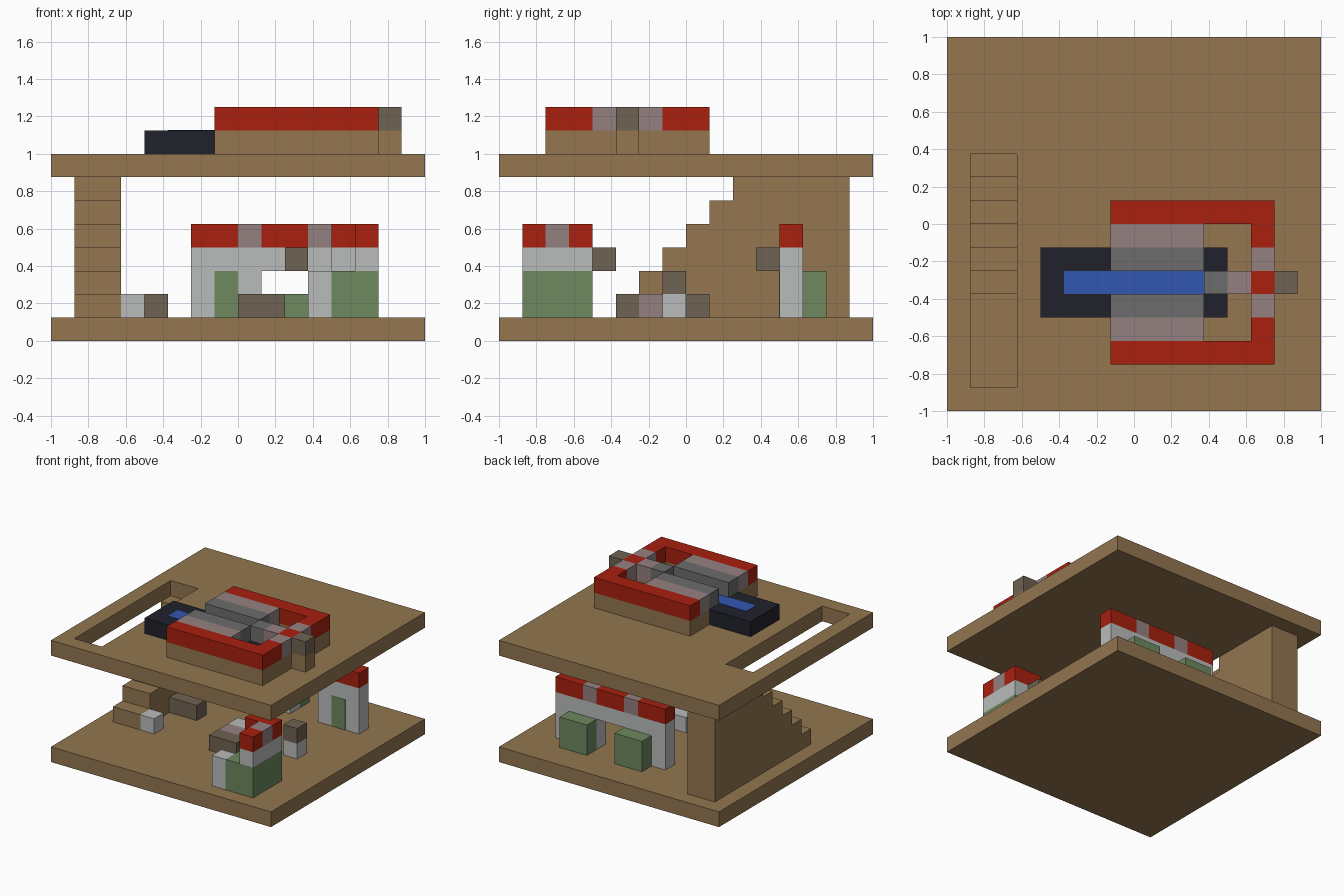
import bpy
import bmesh

U = 0.125  # side of one building block

cube = bpy.data.objects.get("Cube")
if cube:
    bpy.data.objects.remove(cube, do_unlink=True)


def linear(c):
    return c / 12.92 if c <= 0.04045 else ((c + 0.055) / 1.055) ** 2.4


def material(name, code):
    rgb = [linear(int(code[i:i + 2], 16) / 255) for i in (0, 2, 4)]
    mat = bpy.data.materials.new(name)
    mat.use_nodes = True
    mat.diffuse_color = (*rgb, 1)
    bsdf = next(n for n in mat.node_tree.nodes if n.type == "BSDF_PRINCIPLED")
    bsdf.inputs["Base Color"].default_value = (*rgb, 1)
    return mat


tan = material("tan wood", "937650")
brown = material("dark brown", "6F6252")
red = material("brick red", "A8200F")
pink = material("dusty pink", "958080")
pale = material("pale grey", "BABCBB")
grey = material("mid grey", "6C6C6C")
green = material("leaf green", "6D8860")
navy = material("dark navy", "20212B")
blue = material("blue", "3256B2")


def finish(name, bm, mat):
    bmesh.ops.recalc_face_normals(bm, faces=bm.faces)
    mesh = bpy.data.meshes.new(name)
    bm.to_mesh(mesh)
    bm.free()
    mesh.materials.append(mat)
    obj = bpy.data.objects.new(name, mesh)
    bpy.context.scene.collection.objects.link(obj)
    return obj


def box(name, mat, x, y, z):
    """Box from (low, high) ranges counted in blocks."""
    bm = bmesh.new()
    bmesh.ops.create_cube(bm, size=1)
    for v in bm.verts:
        for i, (low, high) in enumerate((x, y, z)):
            v.co[i] = (high if v.co[i] > 0 else low) * U
    return finish(name, bm, mat)


# Lower floor, and upper floor around the stairwell
box("lower_floor", tan, (-8, 8), (-8, 8), (0, 1))
box("upper_floor_main", tan, (-5, 8), (-8, 8), (7, 8))
box("upper_floor_edge", tan, (-8, -7), (-8, 8), (7, 8))
box("upper_floor_front", tan, (-7, -5), (-8, -7), (7, 8))
box("upper_floor_back", tan, (-7, -5), (3, 8), (7, 8))

# Staircase: stepped profile extruded sideways
profile = [(7, 1), (7, 7)]
for step in range(6):
    profile += [(2 - step, 7 - step), (2 - step, 6 - step)]
bm = bmesh.new()
side = bm.faces.new([bm.verts.new((-7 * U, y * U, z * U)) for y, z in profile])
ext = bmesh.ops.extrude_face_region(bm, geom=[side])
moved = [g for g in ext["geom"] if isinstance(g, bmesh.types.BMVert)]
bmesh.ops.translate(bm, verts=moved, vec=(2 * U, 0, 0))
finish("staircase", bm, tan)

# Rear gateway: two legs, lintel, striped top, doors and rear boxes
box("gateway_lintel", pale, (-2, 6), (4, 5), (3, 4))
for name, leg, door, shed in (("right", -2, -1, -1), ("left", 3, 4, 3)):
    box(f"gateway_leg_{name}", pale, (leg, leg + 3), (4, 5), (1, 3))
    box(f"gateway_door_{name}", green, (door, door + 1), (3.98, 4.02), (1, 3))
    box(f"gateway_shed_{name}", green, (shed, shed + 2), (5, 6), (1, 3))
for i, x in enumerate((-2, 1, 4)):
    box(f"gateway_top_red_{i}", red, (x, x + 2), (4, 5), (4, 5))
for i, x in enumerate((0, 3)):
    box(f"gateway_top_pink_{i}", pink, (x, x + 1), (4, 5), (4, 5))
box("gateway_lamp", brown, (2, 3), (3, 4), (3, 4))

# Front corner stall: green base with an angled wall above
box("stall_base", green, (4, 6), (-7, -4), (1, 3))
box("stall_pillar", pale, (3, 4), (-7, -6), (1, 3))
box("stall_wall_side", pale, (5, 6), (-7, -4), (3, 4))
box("stall_wall_back", pale, (4, 5), (-5, -4), (3, 4))
box("stall_top_front", red, (5, 6), (-7, -6), (4, 5))
box("stall_top_middle", pink, (5, 6), (-6, -5), (4, 5))
box("stall_top_back", red, (4, 6), (-5, -4), (4, 5))
box("stall_lamp", brown, (4, 5), (-4, -3), (3, 4))

# Furniture on the lower floor
box("bed_foot", brown, (0, 2), (-3, -2), (1, 2))
box("bed_middle", pink, (0, 2), (-2, -1), (1, 2))
box("bed_pillow", pale, (0, 2), (-1, 0), (1, 2))
box("bedside_bush", green, (2, 3), (-1, 0), (1, 2))
box("post", pale, (4, 5), (-1, 0), (1, 2))
box("post_cap", brown, (4, 5), (-1, 0), (2, 3))
box("stair_stool", pale, (-5, -4), (-3, -2), (1, 2))
box("stair_bench", brown, (-5, -3), (0, 1), (1, 2))

# Rooftop pool with a blue strip
box("pool", navy, (-4, 4), (-4, -1), (8, 9))
box("pool_water", blue, (-3, 3), (-3, -2), (9, 9.03))

# Rooftop enclosure: mirrored sides about the centre row
for name, s in (("back", 1), ("front", -1)):
    def rows(a, b):
        return tuple(sorted((-2.5 + s * a, -2.5 + s * b)))
    box(f"roof_wall_{name}", tan, (-1, 6), rows(2.5, 3.5), (8, 9))
    box(f"roof_wall_top_{name}", red, (-1, 6), rows(2.5, 3.5), (9, 10))
    box(f"roof_ledge_base_{name}", tan, (-1, 3), rows(1.5, 2.5), (8, 9))
    box(f"roof_ledge_{name}", pink, (-1, 3), rows(1.5, 2.5), (9, 10))
    box(f"roof_bench_{name}", grey, (-1, 3), rows(0.5, 1.5), (9, 10))
    box(f"roof_end_red_{name}", red, (5, 6), rows(1.5, 2.5), (9, 10))
    box(f"roof_end_pink_{name}", pink, (5, 6), rows(0.5, 1.5), (9, 10))

# Rooftop end wall and centre arm
box("roof_end_wall", tan, (5, 6), (-5, 0), (8, 9))
box("roof_arm_base", tan, (4, 5), (-3, -2), (8, 9))
box("roof_step_base", tan, (6, 7), (-3, -2), (8, 9))
for i, (part, mat) in enumerate((("grey", grey), ("pink", pink), ("red", red), ("brown", brown))):
    box(f"roof_arm_{part}", mat, (3 + i, 4 + i), (-3, -2), (9, 10))
